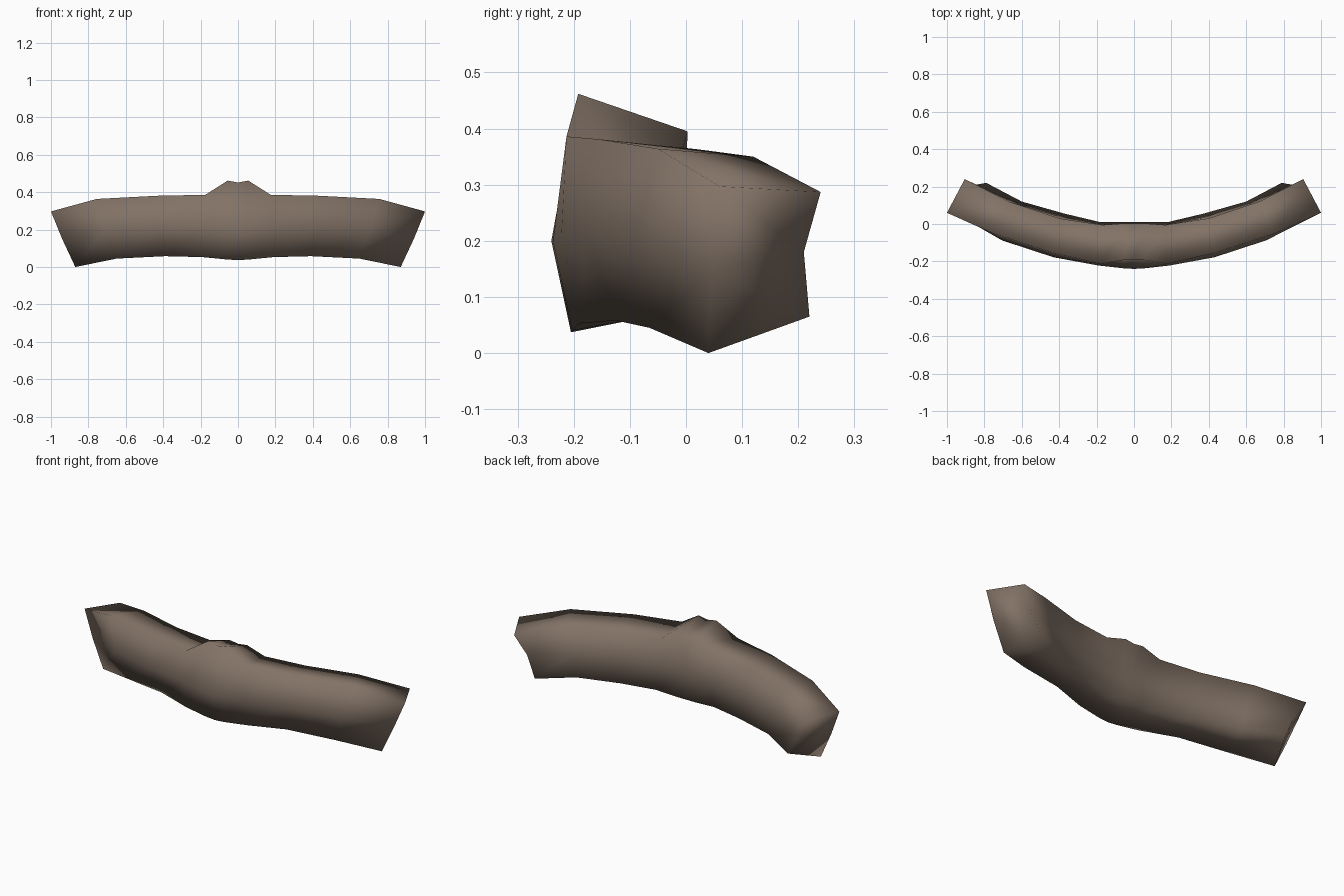
import bpy, bmesh

# Half of the bent bar: six-sided cross-sections from the middle to the end.
# Order: front bottom, front middle, front top, back top, back middle, back bottom
sections = [
    # middle dip of the raised crest
    [(0, -.205, .037), (0, -.24, .20), (0, -.192, .452),
     (0, .003, .388), (0, -.01, .22), (0, .01, .08)],
    # crest peak
    [(.055, -.203, .04), (.055, -.237, .20), (.055, -.192, .462),
     (.055, .003, .395), (.055, -.01, .22), (.055, .01, .08)],
    # crest foot
    [(.19, -.19, .053), (.19, -.222, .21), (.175, -.213, .386),
     (.17, -.005, .366), (.17, -.005, .22), (.18, .01, .085)],
    [(.39, -.125, .058), (.43, -.178, .21), (.43, -.155, .381),
     (.40, .03, .362), (.38, .035, .22), (.37, .055, .088)],
    [(.65, -.065, .045), (.705, -.088, .20), (.755, -.05, .364),
     (.67, .12, .35), (.63, .108, .21), (.60, .12, .085)],
    # slanted end
    [(.87, .04, 0), (.94, .047, .15), (1, .06, .297),
     (.905, .24, .287), (.845, .21, .18), (.79, .22, .065)],
]

brown = bpy.data.materials.new("dull_brown")
brown.diffuse_color = (.225, .170, .133, 1)

# Mirror the sections to the other side, then skin them into one closed bar
mirrored = [[(-x, y, z) for x, y, z in s] for s in reversed(sections[1:])]
bm = bmesh.new()
rings = [[bm.verts.new(p) for p in s] for s in mirrored + sections]
for a, b in zip(rings, rings[1:]):
    for i in range(6):
        j = (i + 1) % 6
        bm.faces.new((a[i], a[j], b[j], b[i]))

# End caps
bm.faces.new(rings[0])
bm.faces.new(rings[-1])
bmesh.ops.recalc_face_normals(bm, faces=bm.faces)
for f in bm.faces:
    f.smooth = True

mesh = bpy.data.meshes.new("curved_bar")
bm.to_mesh(mesh)
bm.free()
mesh.materials.append(brown)
bar = bpy.data.objects.new("curved_bar", mesh)
bpy.context.collection.objects.link(bar)
